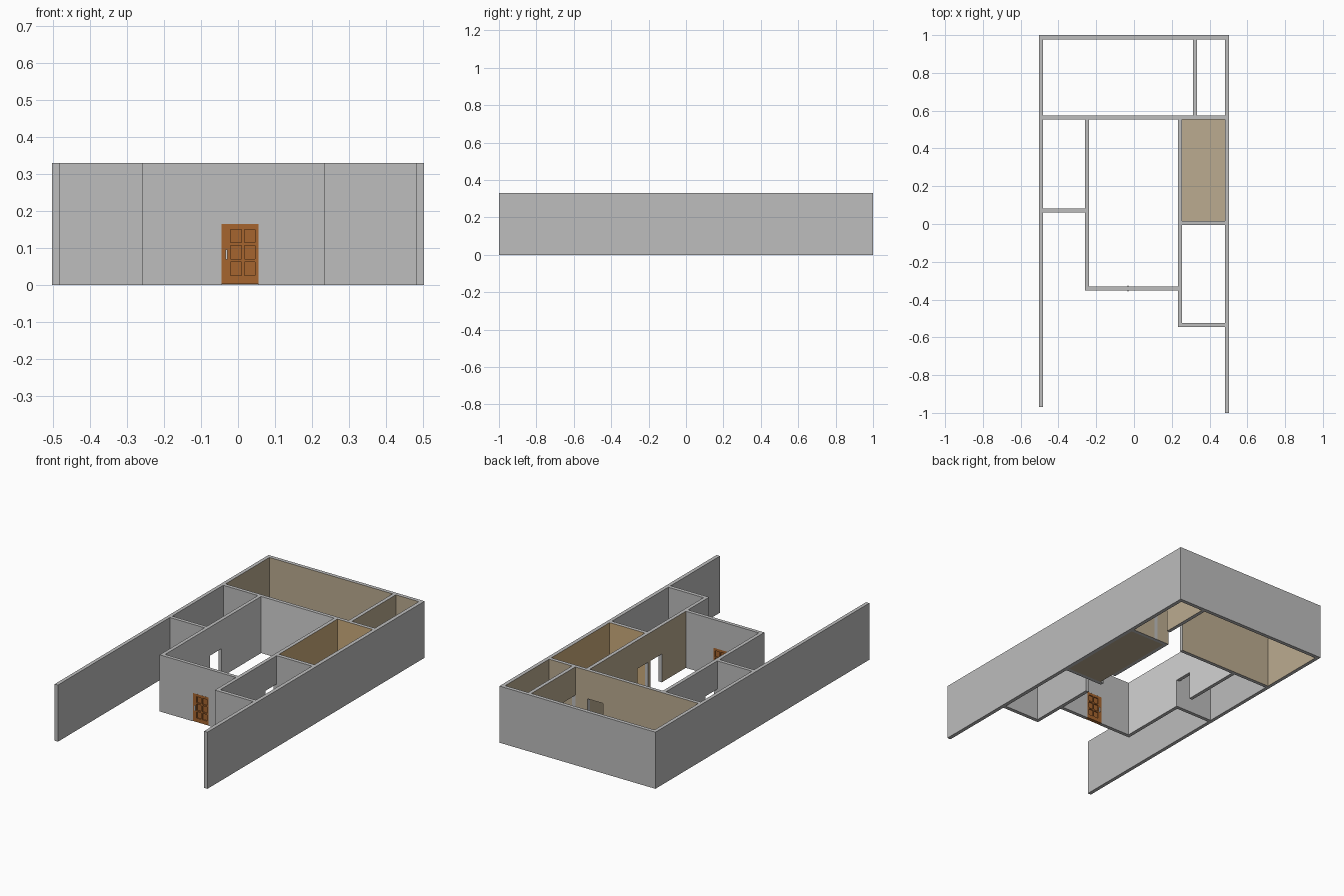
import bpy, bmesh
from mathutils import Vector

if "Cube" in bpy.data.objects:
    bpy.data.objects.remove(bpy.data.objects["Cube"])

H, DOOR_H = 0.33, 0.165


def material(name, rgb):
    m = bpy.data.materials.new(name)
    m.diffuse_color = (*rgb, 1)
    m.use_nodes = True
    m.node_tree.nodes["Principled BSDF"].inputs["Base Color"].default_value = m.diffuse_color
    return m


GREY = material("wall grey", (0.51, 0.51, 0.51))
LIGHT = material("light grey paint", (0.65, 0.65, 0.65))
BEIGE = material("beige paint", (0.50, 0.41, 0.28))
TAN = material("tan paint", (0.60, 0.41, 0.20))
WOOD = material("orange wood", (0.38, 0.13, 0.028))
METAL = material("pale metal", (0.65, 0.65, 0.65))

# Wall footprints: x0, x1, y0, y1
WALLS = [
    (-.503, -.482, -.97, 1), (.481, .503, -1, 1), (-.503, .503, .978, 1),   # outer shell
    (-.503, .503, .553, .574), (.312, .333, .553, 1),                       # back rooms
    (-.259, -.238, -.352, .574), (-.259, .254, -.352, -.331),               # main room
    (.233, .254, -.546, .574), (-.503, -.259, .061, .082),                  # side rooms
    (.233, .503, -.006, .016), (.233, .503, -.546, -.524),
]
# Doorways cut through the walls
DOORS = [
    (-.044, .056, -.352, -.331), (.133, .233, .553, .574), (.312, .333, .574, .68),
    (.233, .254, .016, .115), (.233, .254, -.11, -.006), (-.259, -.238, .082, .19),
]
BACK = (-.482, .481, .574, .978)
MAIN = (-.238, .233, -.331, .553)
TAN_ROOM = (.254, .481, .016, .553)


def inside(r, x, y):
    return r[0] < x < r[1] and r[2] < y < r[3]


def solid(x, y, z):
    if not 0 < z < H or not any(inside(w, x, y) for w in WALLS):
        return False
    return z > DOOR_H or not any(inside(d, x, y) for d in DOORS)


def paint(x, y, d):
    """Paint slot from the room a wall face looks into."""
    if d[2] or any(inside(r, x, y) for r in DOORS):
        return 0
    if inside(BACK, x, y):
        return 2
    if inside(TAN_ROOM, x, y):
        return 3
    if inside(MAIN, x, y):
        return 2 if d[0] < 0 else (0 if d[1] > 0 else 1)
    return 0


def new_object(name, bm, mats):
    me = bpy.data.meshes.new(name)
    bm.to_mesh(me)
    bm.free()
    for m in mats:
        me.materials.append(m)
    ob = bpy.data.objects.new(name, me)
    bpy.context.collection.objects.link(ob)
    return ob


# Walls: one watertight shell extruded from the plan
def build_walls():
    rects = WALLS + DOORS
    grid = [sorted({v for r in rects for v in r[:2]}), sorted({v for r in rects for v in r[2:]}),
            [0, DOOR_H, H]]
    grid = [[g[0] - .1] + g + [g[-1] + .1] for g in grid]
    bm = bmesh.new()

    def mid(c):
        return [(grid[a][c[a]] + grid[a][c[a] + 1]) / 2 for a in range(3)]

    for i in range(1, len(grid[0]) - 2):
        for j in range(1, len(grid[1]) - 2):
            for k in range(1, len(grid[2]) - 2):
                c = (i, j, k)
                if not solid(*mid(c)):
                    continue
                for a in range(3):
                    for s in (-1, 1):
                        n = list(c)
                        n[a] += s
                        p = mid(n)
                        if solid(*p):
                            continue
                        u, v = (a + 1) % 3, (a + 2) % 3
                        quad = []
                        for du, dv in ((0, 0), (1, 0), (1, 1), (0, 1))[::s]:
                            q = Vector()
                            q[a] = grid[a][c[a] + (s > 0)]
                            q[u] = grid[u][c[u] + du]
                            q[v] = grid[v][c[v] + dv]
                            quad.append(bm.verts.new(q))
                        d = [0, 0, 0]
                        d[a] = s
                        bm.faces.new(quad).material_index = paint(p[0], p[1], d)
    bmesh.ops.remove_doubles(bm, verts=bm.verts, dist=1e-5)
    bmesh.ops.dissolve_limit(bm, angle_limit=0.01, verts=bm.verts, edges=bm.edges,
                             delimit={'MATERIAL'})
    new_object("walls", bm, [GREY, LIGHT, BEIGE, TAN])


def boxes(name, parts, mat):
    bm = bmesh.new()
    for x0, x1, y0, y1, z0, z1 in parts:
        vs = bmesh.ops.create_cube(bm, size=1)["verts"]
        for v in vs:
            v.co = (x0 + (v.co.x + .5) * (x1 - x0), y0 + (v.co.y + .5) * (y1 - y0),
                    z0 + (v.co.z + .5) * (z1 - z0))
    return new_object(name, bm, [mat])


build_walls()

# Floor of the tan room
boxes("room_floor", [(.254, .481, .016, .553, 0, .004)], BEIGE)

# Front door: thin core with raised stiles and rails on both sides
Y0, Y1 = -.3525, -.3315
STILES = [(-.044, -.02), (.009, .017), (.046, .056)]
RAILS = [(.002, .025), (.062, .07), (.107, .115), (.15, .165)]
frame = [(-.044, .056, Y0 + .006, Y1 - .006, .002, .165)]
frame += [(a, b, Y0, Y1, .002, .165) for a, b in STILES]
for (_, a), (b, _) in zip(STILES, STILES[1:]):
    frame += [(a, b, Y0, Y1, lo, hi) for lo, hi in RAILS]
boxes("front_door", frame, WOOD)

# Handles on both faces of the door
boxes("door_handles", [(-.034, -.028, Y0 - .005, Y0, .068, .096),
                       (-.034, -.028, Y1, Y1 + .005, .068, .096)], METAL)
